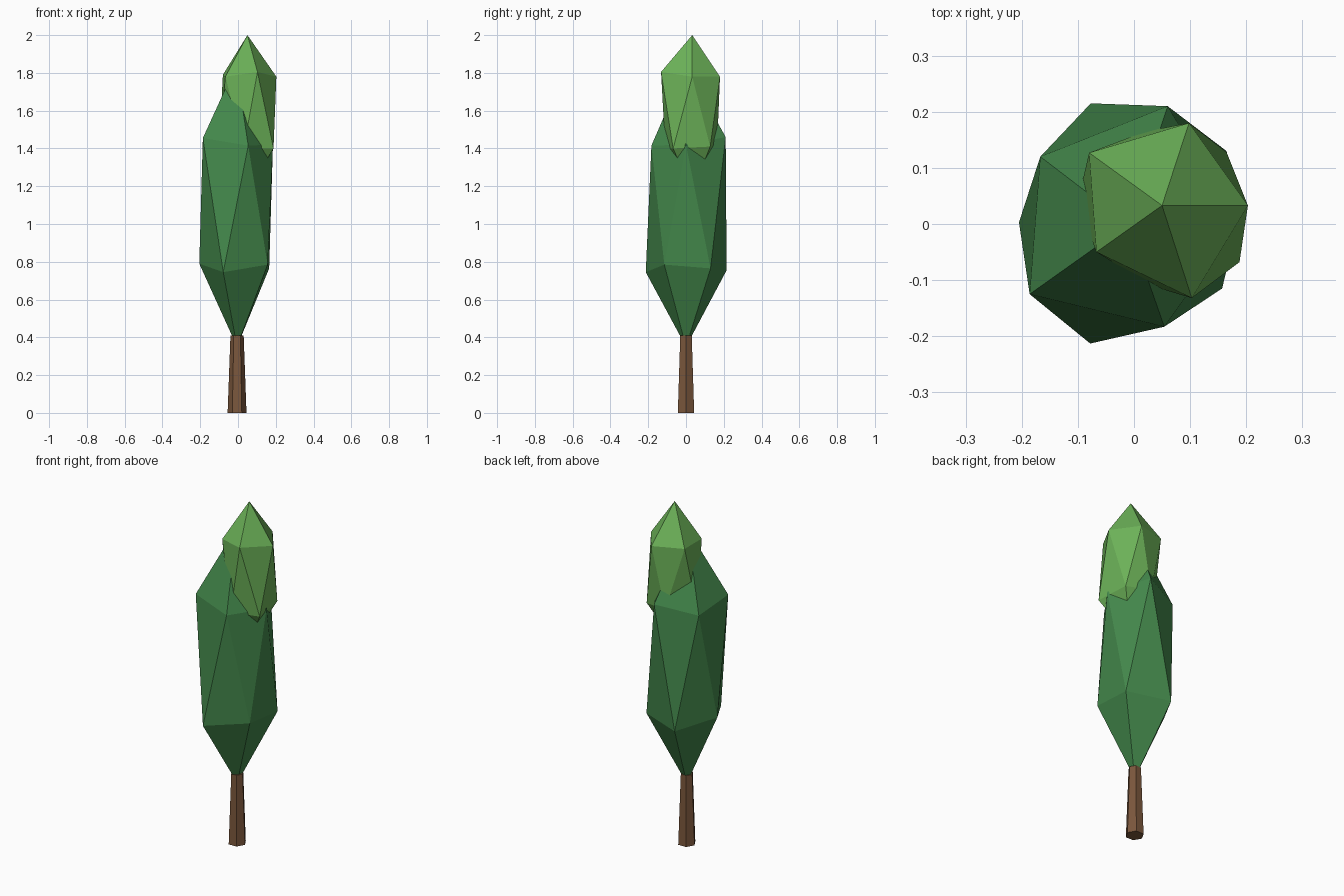
import bpy
import bmesh
from mathutils import Vector

old = bpy.data.objects.get("Cube")
if old:
    bpy.data.objects.remove(old, do_unlink=True)


def make_material(name, rgb):
    mat = bpy.data.materials.new(name)
    mat.use_nodes = True
    colour = (*rgb, 1)
    mat.diffuse_color = colour
    bsdf = mat.node_tree.nodes["Principled BSDF"]
    bsdf.inputs["Base Color"].default_value = colour
    bsdf.inputs["Roughness"].default_value = 0.9
    return mat


def finish(bm, name, material):
    bmesh.ops.recalc_face_normals(bm, faces=bm.faces[:])
    mesh = bpy.data.meshes.new(name)
    bm.to_mesh(mesh)
    bm.free()
    mesh.materials.append(material)
    obj = bpy.data.objects.new(name, mesh)
    bpy.context.collection.objects.link(obj)
    return obj


def foliage(name, material, tip, upper, lower, base):
    """Twenty-sided crown: two staggered rings closed by a tip and a base."""
    bm = bmesh.new()
    top = bm.verts.new(tip)
    bottom = bm.verts.new(base)
    high = [bm.verts.new(p) for p in upper]
    low = [bm.verts.new(p) for p in lower]
    count = len(high)
    for i in range(count):
        j = (i + 1) % count
        bm.faces.new((top, high[i], high[j]))
        bm.faces.new((high[i], low[i], high[j]))
        bm.faces.new((high[j], low[i], low[j]))
        bm.faces.new((bottom, low[j], low[i]))
    return finish(bm, name, material)


bark = make_material("bark brown", (0.195, 0.095, 0.045))
dark_green = make_material("dark green", (0.056, 0.242, 0.07))
light_green = make_material("light green", (0.15, 0.445, 0.098))

# Tapered six-sided trunk
height = 0.41
bm = bmesh.new()
bmesh.ops.create_cone(bm, cap_ends=True, segments=6, radius1=0.05,
                      radius2=0.035, depth=height)
# Keep a corner of the hexagon on the x axis
corner = max(bm.verts, key=lambda v: v.co.x)
if abs(corner.co.y) > 0.01:
    for v in bm.verts:
        v.co.x, v.co.y = v.co.y, -v.co.x
bmesh.ops.translate(bm, verts=bm.verts[:], vec=Vector((-0.005, 0, height / 2)))
finish(bm, "trunk", bark)

# Tall main crown
foliage(
    "lower_foliage", dark_green,
    tip=(-0.01, 0, 1.84),
    upper=[(0.185, 0, 1.42), (0.06, 0.21, 1.46), (-0.167, 0.12, 1.42),
           (-0.186, -0.125, 1.455), (0.054, -0.183, 1.415)],
    lower=[(0.165, 0.13, 0.765), (-0.077, 0.215, 0.755), (-0.205, 0.003, 0.79),
           (-0.078, -0.213, 0.745), (0.157, -0.115, 0.785)],
    base=(-0.005, 0, 0.35))

# Small offset crown at the top
foliage(
    "upper_foliage", light_green,
    tip=(0.05, 0.033, 2),
    upper=[(0.203, 0.033, 1.78), (0.098, 0.18, 1.78), (-0.08, 0.127, 1.79),
           (-0.067, -0.05, 1.78), (0.103, -0.132, 1.805)],
    lower=[(0.165, 0.128, 1.41), (0.02, 0.165, 1.42), (-0.1, 0.04, 1.4),
           (0.03, -0.11, 1.4), (0.188, -0.068, 1.4)],
    base=(0.05, 0.033, 1.17))
